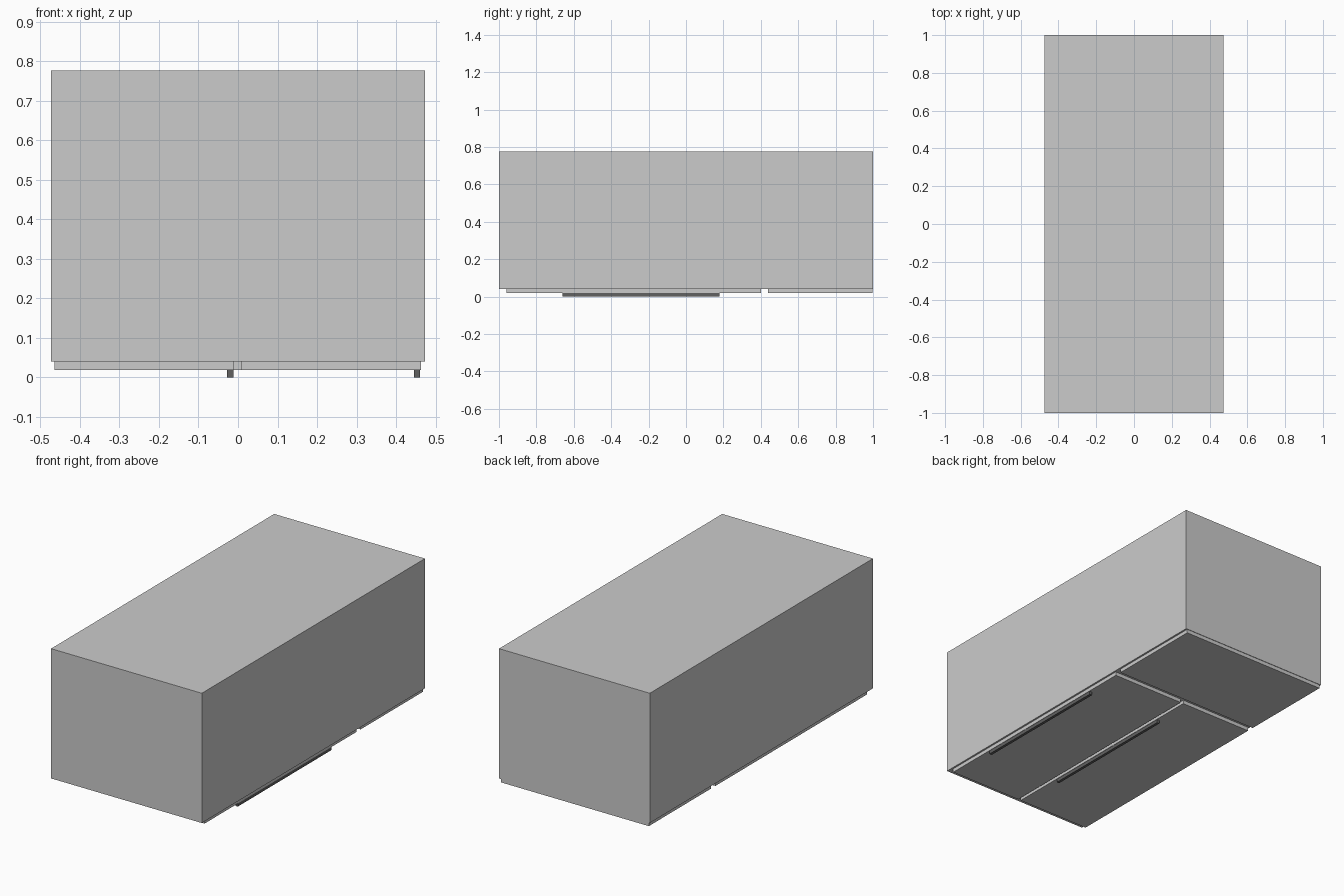
import bpy

if "Cube" in bpy.data.objects:
    bpy.data.objects.remove(bpy.data.objects["Cube"])


def box(name, x, y, z):
    """Axis-aligned box from (min, max) ranges."""
    bpy.ops.mesh.primitive_cube_add(size=1, location=[(a + b) / 2 for a, b in (x, y, z)])
    ob = bpy.context.object
    ob.name = name
    ob.scale = [b - a for a, b in (x, y, z)]
    bpy.ops.object.transform_apply(location=False, rotation=False, scale=True)
    return ob


def dark(ob):
    ob.data.materials.append(handle_mat)


handle_mat = bpy.data.materials.new("dark_handle")
handle_mat.diffuse_color = (0.12, 0.12, 0.12, 1)
handle_mat.use_nodes = True
handle_mat.node_tree.nodes["Principled BSDF"].inputs["Base Color"].default_value = handle_mat.diffuse_color

PANEL_Z = (0.019, 0.04)

# Cabinet lying on its back panel side, doors facing down
box("cabinet", (-0.473, 0.473), (-1, 1), (0.04, 0.776))

# Drawer front across the full width
box("drawer_front", (-0.465, 0.463), (0.438, 0.997), PANEL_Z)

# Two doors, each with a bar handle along its right edge
for side, x0, x1, hx in (("left", -0.465, -0.01, -0.02), ("right", 0.008, 0.463, 0.453)):
    box(side + "_door", (x0, x1), (-0.96, 0.40), PANEL_Z)
    dark(box(side + "_handle", (hx - 0.008, hx + 0.008), (-0.66, 0.178), (0, 0.019)))
